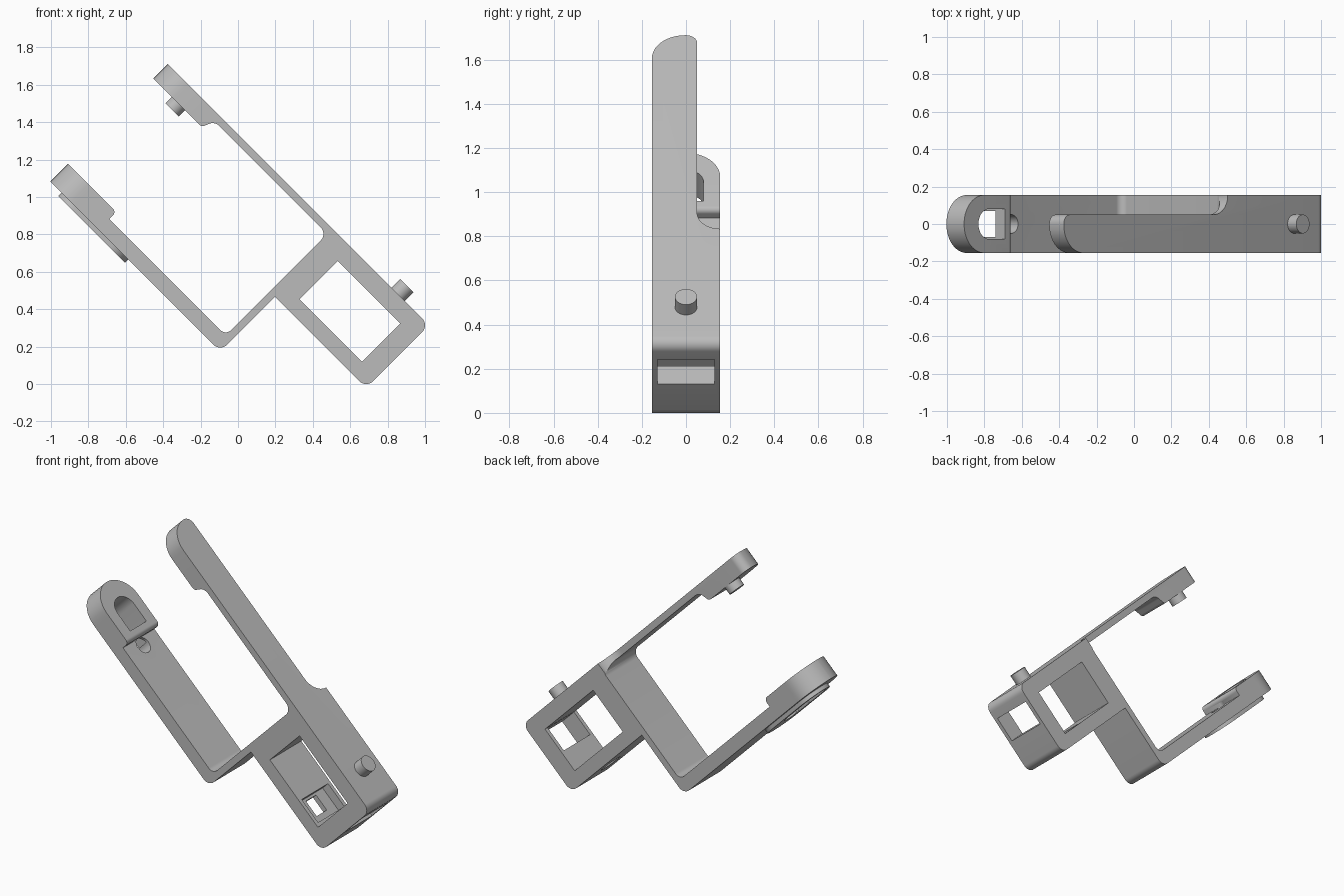
import bpy, bmesh, math
from mathutils import Matrix, Vector

if "Cube" in bpy.data.objects:
    bpy.data.objects.remove(bpy.data.objects["Cube"])

# One plain grey plastic
grey = bpy.data.materials.new("grey_plastic")
grey.use_nodes = True
colour = (0.5, 0.5, 0.5, 1)
grey.diffuse_color = colour
grey.node_tree.nodes["Principled BSDF"].inputs["Base Color"].default_value = colour

# The bracket is modelled square to its arms, then tilted a half right angle
TILT = Matrix.Rotation(math.pi / 4, 4, 'Y')
HALF = 0.155
TIP = -1.475


def rounded(corners, steps=10):
    """Outline whose corners (a, b, radius) are replaced by arcs."""
    out = []
    for i, (a, b, r) in enumerate(corners):
        p = Vector((a, b))
        if r == 0:
            out.append(p)
            continue
        d1 = (Vector(corners[i - 1][:2]) - p).normalized()
        d2 = (Vector(corners[(i + 1) % len(corners)][:2]) - p).normalized()
        half = d1.angle(d2) / 2
        centre = p + (d1 + d2).normalized() * (r / math.sin(half))
        s = p + d1 * (r / math.tan(half)) - centre
        e = p + d2 * (r / math.tan(half)) - centre
        sweep = s.angle_signed(e)
        for k in range(steps + 1):
            out.append(centre + Matrix.Rotation(-sweep * k / steps, 2) @ s)
    return out


def prism(name, outline, low, high, side=False):
    """Extrude an outline: side profiles along y, plans along the arm normal."""
    bm = bmesh.new()
    place = (lambda p, h: (p.x, h, p.y)) if side else (lambda p, h: (p.x, p.y, h))
    face = bm.faces.new([bm.verts.new(place(p, low)) for p in outline])
    move = (0, high - low, 0) if side else (0, 0, high - low)
    new = bmesh.ops.extrude_face_region(bm, geom=[face])["geom"]
    bmesh.ops.translate(bm, vec=move, verts=[v for v in new if isinstance(v, bmesh.types.BMVert)])
    bmesh.ops.recalc_face_normals(bm, faces=bm.faces)
    mesh = bpy.data.meshes.new(name)
    bm.to_mesh(mesh)
    bm.free()
    mesh.materials.append(grey)
    obj = bpy.data.objects.new(name, mesh)
    bpy.context.collection.objects.link(obj)
    obj.matrix_world = TILT
    return obj


def box(name, u0, u1, width, low, high, r=0):
    corners = [(u0, -width, r), (u1, -width, r), (u1, width, r), (u0, width, r)]
    return prism(name, rounded(corners), low, high)


def disc(name, u, radius, low, high):
    ring = [Vector((u + radius * math.cos(k * math.tau / 40),
                    radius * math.sin(k * math.tau / 40))) for k in range(40)]
    return prism(name, ring, low, high)


def combine(obj, others, operation='DIFFERENCE'):
    for other in others:
        other.hide_render = True
        bpy.context.view_layer.update()
        mod = obj.modifiers.new("cut", 'BOOLEAN')
        mod.operation, mod.solver, mod.object = operation, 'EXACT', other
        bpy.context.view_layer.objects.active = obj
        bpy.ops.object.modifier_apply(modifier=mod.name)
        bpy.data.objects.remove(other)


# Side profile: upper arm, box, connecting plate and lower arm
frame = prism("bracket_frame", rounded([
    (TIP, 0.944, 0), (0.5, 0.944, 0.05), (0.5, 0.47, 0.05), (-0.19, 0.47, 0),
    (-0.19, 0.056, 0.05), (TIP, 0.056, 0), (TIP, 0.19, 0), (-1.11, 0.19, 0.025),
    (-1.11, 0.137, 0), (-0.23, 0.137, 0.04), (-0.23, 0.905, 0.05),
    (-1.08, 0.905, 0.05), (-1.11, 0.834, 0.025), (TIP, 0.834, 0)]), -HALF, HALF, True)

# Long low ridge beneath the lower arm
ridge = box("lower_ridge", -1.39, -0.885, 0.12, 0.032, 0.08, 0.115)
combine(frame, [ridge], 'UNION')

# Trim the arms: narrow upper arm with rounded end, round lower end
upper_trim = prism("upper_trim", rounded([
    (-0.235, 0.3, 0), (-0.235, 0.05, 0.104), (TIP, 0.05, 0.049),
    (TIP, -HALF, 0.15), (-1.2, -HALF, 0), (-1.2, -0.3, 0), (-1.7, -0.3, 0), (-1.7, 0.3, 0)]),
    0.6, 1.2)
lower_trim = prism("lower_trim", rounded([
    (-1.3, 0.3, 0), (-1.3, HALF, 0), (TIP, HALF, 0.154),
    (TIP, -HALF, 0.154), (-1.3, -HALF, 0), (-1.3, -0.3, 0), (-1.7, -0.3, 0), (-1.7, 0.3, 0)]),
    -0.2, 0.5)

# Openings: box cavity, end window, floor recess, and the arched socket
cavity = prism("cavity", rounded([(-0.087, 0.553, 0), (0.384, 0.553, 0),
                                  (0.384, 0.843, 0), (-0.087, 0.843, 0)]), -0.3, 0.3, True)
window = box("window", 0.3, 0.7, 0.13, 0.684, 0.842)
recess = box("recess", 0.2, 0.36, 0.13, 0.5, 0.6)
floor_hole = box("floor_hole", 0.215, 0.32, 0.05, 0.4, 0.6)
socket = prism("socket", rounded([(-1.366, -0.08, 0.079), (-1.166, -0.08, 0),
                                  (-1.166, 0.08, 0), (-1.366, 0.08, 0.079)]), -0.1, 0.3)
under_slot = box("under_slot", -1.3, -1.07, 0.07, -0.1, 0.12)
arm_hole = disc("arm_hole", -1.064, 0.05, -0.1, 0.16)
combine(frame, [upper_trim, lower_trim, cavity, window, recess, floor_hole,
                socket, under_slot, arm_hole])

# Round pins on the upper arm
pins = [disc("arm_tip_pin", -1.286, 0.05, 0.787, 0.85),
        disc("box_pin", 0.267, 0.05, 0.93, 1.01)]

for obj in [frame] + pins:
    bpy.ops.object.select_all(action='DESELECT')
    obj.select_set(True)
    bpy.context.view_layer.objects.active = obj
    bpy.ops.object.shade_smooth_by_angle(angle=math.radians(30))
